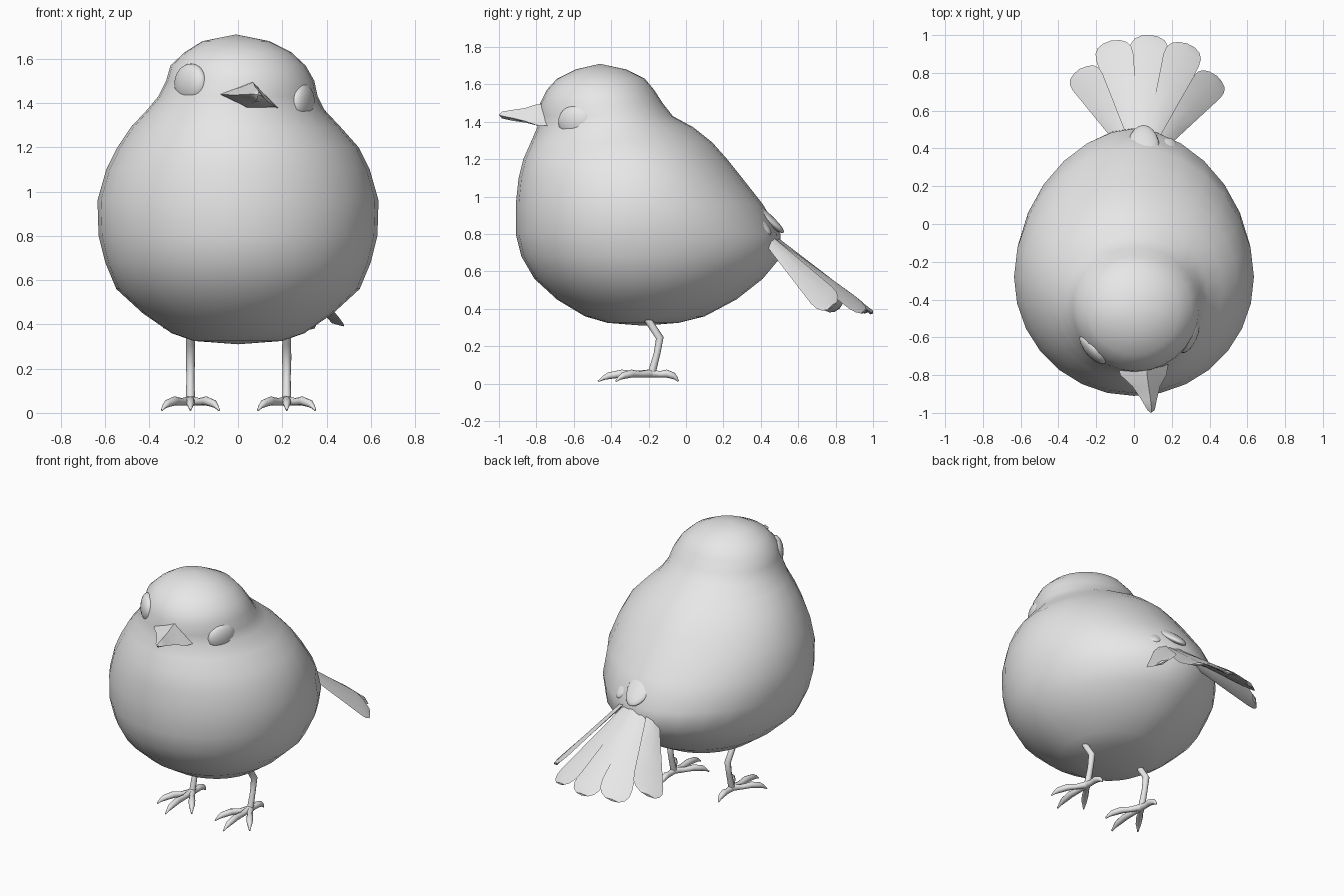
import bpy, bmesh, math
from mathutils import Vector, Matrix

old = bpy.data.objects.get("Cube")
if old:
    bpy.data.objects.remove(old)

grey = bpy.data.materials.new("plain grey")
grey.use_nodes = True
grey.diffuse_color = (0.8, 0.8, 0.8, 1)
grey.node_tree.nodes["Principled BSDF"].inputs["Base Color"].default_value = (0.8, 0.8, 0.8, 1)


def finish(bm, name, angle=None):
    bmesh.ops.recalc_face_normals(bm, faces=bm.faces[:])
    mesh = bpy.data.meshes.new(name)
    bm.to_mesh(mesh)
    bm.free()
    mesh.materials.append(grey)
    obj = bpy.data.objects.new(name, mesh)
    bpy.context.collection.objects.link(obj)
    for o in bpy.context.selected_objects:
        o.select_set(False)
    bpy.context.view_layer.objects.active = obj
    obj.select_set(True)
    if angle is None:
        bpy.ops.object.shade_smooth()
    else:
        bpy.ops.object.shade_smooth_by_angle(angle=math.radians(angle))
    return obj


def loft(name, rings, start, end, angle=None):
    """Skin closed rings and close both ends with a fan to a point."""
    bm = bmesh.new()
    loops = [[bm.verts.new(p) for p in ring] for ring in rings]
    n = len(loops[0])
    for a, b in zip(loops, loops[1:]):
        for i in range(n):
            bm.faces.new((a[i], a[(i + 1) % n], b[(i + 1) % n], b[i]))
    for loop, tip in ((loops[0], start), (loops[-1], end)):
        v = bm.verts.new(tip)
        for i in range(n):
            bm.faces.new((loop[i], loop[(i + 1) % n], v))
    return finish(bm, name, angle)


# Body and head: (height, front y, widest y, back y, half width, x shift)
profile = [
    (0.325, -0.42, -0.24, -0.04, 0.20, 0), (0.36, -0.54, -0.25, 0.10, 0.30, 0),
    (0.45, -0.69, -0.26, 0.27, 0.43, 0), (0.56, -0.81, -0.27, 0.41, 0.55, 0),
    (0.68, -0.88, -0.28, 0.51, 0.60, 0), (0.80, -0.91, -0.28, 0.505, 0.63, 0),
    (0.96, -0.91, -0.28, 0.41, 0.635, 0), (1.10, -0.895, -0.29, 0.30, 0.595, 0),
    (1.20, -0.87, -0.30, 0.22, 0.545, 0), (1.29, -0.83, -0.33, 0.14, 0.475, -0.01),
    (1.37, -0.795, -0.38, 0.04, 0.40, -0.01), (1.43, -0.785, -0.42, -0.07, 0.36, 0),
    (1.50, -0.78, -0.44, -0.125, 0.335, 0.01), (1.57, -0.745, -0.45, -0.17, 0.305, 0),
    (1.63, -0.69, -0.46, -0.22, 0.24, 0), (1.68, -0.59, -0.46, -0.32, 0.15, -0.01),
]


def body_ring(z, front, mid, back, width, shift, sides=28):
    ring = []
    for i in range(sides):
        a = math.tau * i / sides
        c, s = math.cos(a), math.sin(a)
        power = 1.12 if s > 0 and z < 1.4 else 1.0
        x = math.copysign(abs(c) ** power, c) * width + shift
        y = mid + s * (back - mid if s > 0 else mid - front)
        ring.append((x, y, z))
    return ring


loft("body", [body_ring(*p) for p in profile], (0, -0.23, 0.31), (-0.01, -0.46, 1.71))


def ellipsoid(name, center, axis, up, radii):
    """Ellipsoid with radii along axis, across it, and along up."""
    x = Vector(axis).normalized()
    y = Vector(up).cross(x).normalized()
    z = x.cross(y)
    m = Matrix((x, y, z)).transposed().to_4x4()
    m = Matrix.Translation(center) @ m @ Matrix.Diagonal((*radii, 1))
    bm = bmesh.new()
    bmesh.ops.create_uvsphere(bm, u_segments=20, v_segments=12, radius=1, matrix=m)
    return finish(bm, name)


# Eyes, level with the tilted head
ellipsoid("right_eye", (-0.215, -0.66, 1.49), (-0.76, -0.65, 0.05), (0, 0, 1), (0.045, 0.1, 0.088))
ellipsoid("left_eye", (0.29, -0.59, 1.4), (0.92, -0.39, -0.05), (0, 0, 1), (0.045, 0.1, 0.088))

# Beak: flattened triangular sections, rolled with the head
beak = []
roll = Matrix.Rotation(math.radians(13), 3, "Y")
for x, y, z, w, top, low in [(0.045, -0.74, 1.41, 0.14, 0.09, 0.035),
                             (0.05, -0.8, 1.41, 0.125, 0.085, 0.03),
                             (0.065, -0.86, 1.42, 0.075, 0.055, 0.025),
                             (0.08, -0.93, 1.43, 0.042, 0.034, 0.025),
                             (0.09, -0.985, 1.436, 0.02, 0.018, 0.018)]:
    outline = [(-w, 0), (-w * 0.4, top * 0.6), (0, top), (w * 0.4, top * 0.6), (w, 0), (0, -low)]
    beak.append([Vector((x, y, z)) + roll @ Vector((u, 0, v)) for u, v in outline])
loft("beak", beak, (0.045, -0.74, 1.42), (0.09, -1.0, 1.437), 50)


def feather(name, base, tip, side, w0, w1, thick):
    """Flat feather that widens from base and ends in a round tip."""
    base, tip = Vector(base), Vector(tip)
    along = tip - base
    side = Vector(side).normalized()
    up = side.cross(along).normalized()
    rings = []
    for t, f in ((0, 0), (0.3, 0.3), (0.6, 0.6), (0.84, 0.84), (0.91, 0.86), (0.96, 0.7), (0.99, 0.4)):
        w = w0 + (w1 - w0) * f if t < 0.9 else w1 * f
        p = base + along * t
        rings.append([p - side * w, p + up * thick, p + side * w, p - up * thick])
    return loft(name, rings, base, tip, 40)


# Tail fan, drooping at the outer feathers
tips = [(-0.285, 0.82, 0.40), (-0.12, 0.97, 0.38), (0.085, 1.0, 0.375), (0.28, 0.955, 0.38), (0.435, 0.785, 0.41)]
for i, tip in enumerate(tips):
    k = i - 2
    base = (0.045 + 0.042 * k, 0.40, 0.835 - 0.012 * abs(k))
    flat = Vector((tip[0] - base[0], tip[1] - base[1], 0))
    side = Vector((flat.y, -flat.x, -0.12 * k))
    feather(f"tail_feather_{i + 1}", base, tip, side, 0.03, 0.115, 0.012)

# Short plumes overlapping the tail root
ellipsoid("middle_plume", (0.05, 0.40, 0.91), (0, 0.60, -0.50), (0, 0.5, 0.6), (0.16, 0.085, 0.03))
for name, s in (("right_plume", -1), ("left_plume", 1)):
    ellipsoid(name, (0.05 + s * 0.125, 0.365, 0.875), (s * 0.12, 0.5, -0.45),
              (s * 0.3, 0.5, 0.6), (0.12, 0.06, 0.03))


def tube(name, points, radii):
    """Tapered round limb through a few points."""
    pts = [Vector(p) for p in points]
    rings = []
    for i, p in enumerate(pts):
        d = (pts[min(i + 1, len(pts) - 1)] - pts[max(i - 1, 0)]).normalized()
        u = d.cross(Vector((1, 0.1, 0))).normalized()
        v = d.cross(u)
        rings.append([p + (u * math.cos(a) + v * math.sin(a)) * radii[i]
                      for a in (math.tau * j / 8 for j in range(8))])
    return loft(name, rings, pts[0], pts[-1], 60)


# Legs and feet: three toes forward, one back, each with a claw
for label, x in (("right", -0.215), ("left", 0.22)):
    tube(f"{label}_leg",
         [(x, -0.24, 0.40), (x, -0.19, 0.32), (x, -0.14, 0.245), (x, -0.155, 0.16), (x, -0.185, 0.05)],
         [0.022, 0.02, 0.021, 0.018, 0.021])
    for toe, dx, dy in (("inner_toe", -0.13, -0.19), ("middle_toe", 0, -0.285),
                        ("outer_toe", 0.13, -0.19), ("back_toe", 0.0, 0.145)):
        path = [(x + dx * t, -0.185 + dy * t, z) for t, z in
                ((0, 0.055), (0.3, 0.05), (0.55, 0.054), (0.8, 0.042), (0.9, 0.03), (1, 0.012))]
        tube(f"{label}_{toe}", path, [0.022, 0.017, 0.021, 0.018, 0.011, 0.004])
